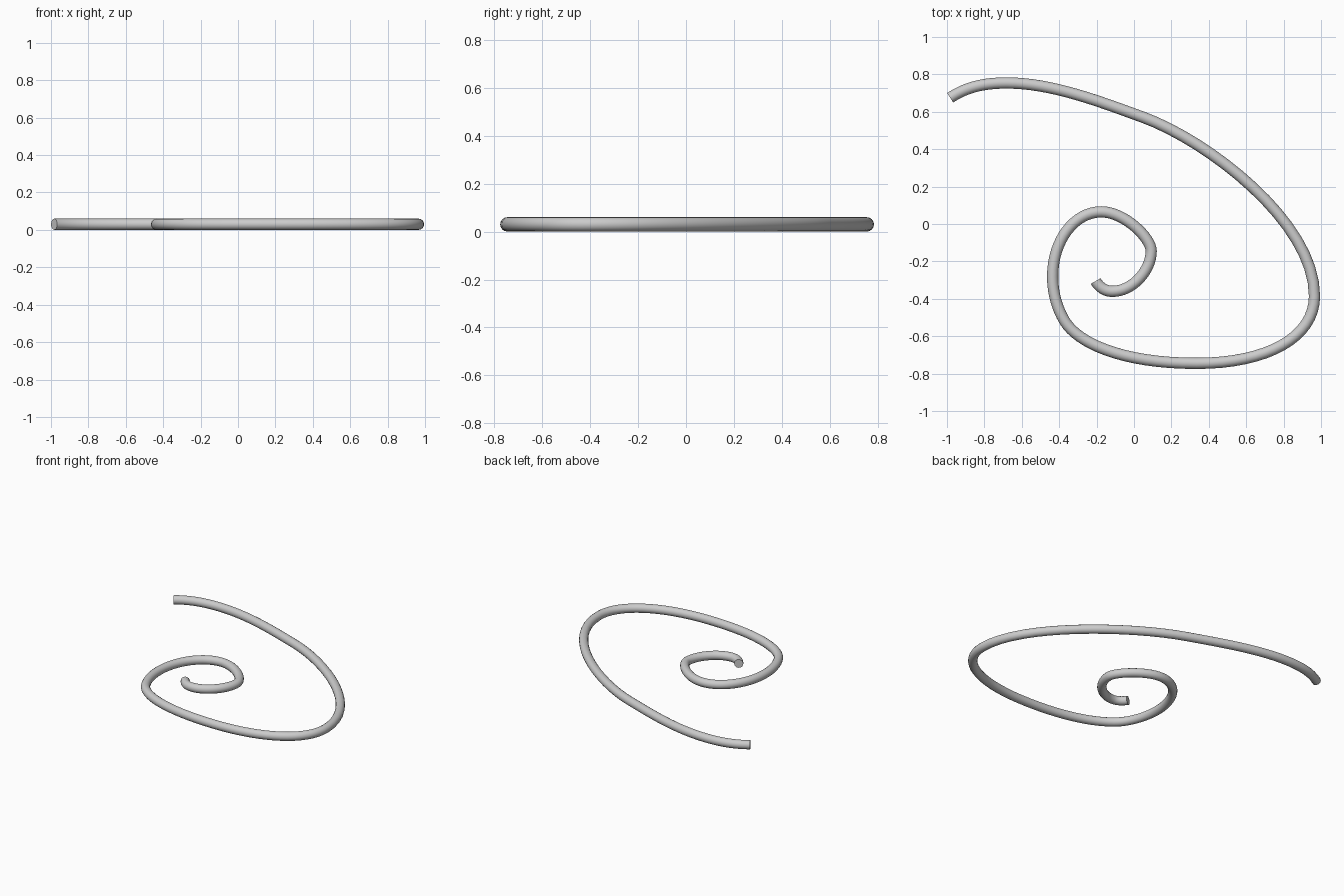
import bpy
from math import radians, cos, sin
from mathutils import Vector

if "Cube" in bpy.data.objects:
    bpy.data.objects.remove(bpy.data.objects["Cube"])

R = 0.03  # wire radius

# Path knots: x, y, travel angle (deg), handle length in, handle length out
knots = [
    (-0.983, 0.675, 33, 0.10, 0.10),
    (-0.680, 0.754, 0, 0.13, 0.24),
    (0.050, 0.570, -20, 0.25, 0.36),
    (0.965, -0.385, -90, 0.40, 0.22),
    (0.335, -0.745, 180, 0.38, 0.41),
    (-0.370, -0.520, 121, 0.13, 0.08),
    (-0.435, -0.280, 90, 0.09, 0.19),
    (-0.175, 0.065, 0, 0.145, 0.125),
    (0.092, -0.145, -90, 0.07, 0.10),
    (-0.115, -0.360, 180, 0.11, 0.045),
    (-0.205, -0.305, 120, 0.03, 0.03),
]

# Round wire swept along the spiral
curve = bpy.data.curves.new("spiral_wire", 'CURVE')
curve.dimensions = '3D'
curve.resolution_u = 16
curve.bevel_depth = R
curve.bevel_resolution = 6
curve.use_fill_caps = True
spline = curve.splines.new('BEZIER')
spline.bezier_points.add(len(knots) - 1)
for p, (x, y, a, h_in, h_out) in zip(spline.bezier_points, knots):
    d = Vector((cos(radians(a)), sin(radians(a)), 0))
    p.handle_left_type = p.handle_right_type = 'FREE'
    p.co = Vector((x, y, R))
    p.handle_left = p.co - d * h_in
    p.handle_right = p.co + d * h_out

wire = bpy.data.objects.new("spiral_wire", curve)
bpy.context.collection.objects.link(wire)

# Mesh with smooth sides and crisp flat ends
bpy.context.view_layer.objects.active = wire
wire.select_set(True)
bpy.ops.object.convert(target='MESH')
bpy.ops.object.shade_smooth_by_angle(angle=radians(40))
